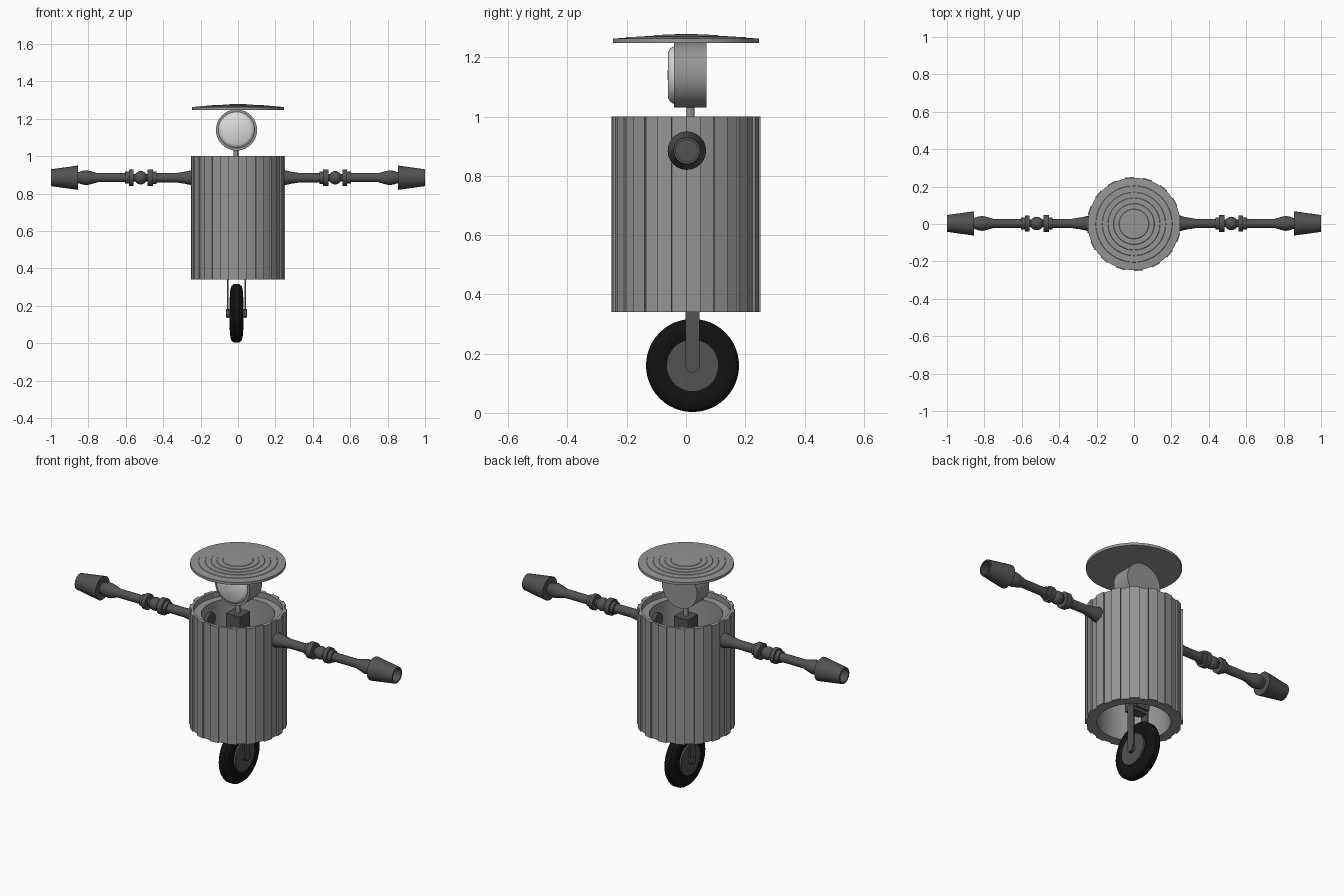
import bpy, bmesh, math
from mathutils import Matrix, Vector

if "Cube" in bpy.data.objects:
    bpy.data.objects.remove(bpy.data.objects["Cube"])


def material(name, v):
    m = bpy.data.materials.new(name)
    m.diffuse_color = (v, v, v, 1)
    m.use_nodes = True
    m.node_tree.nodes["Principled BSDF"].inputs["Base Color"].default_value = m.diffuse_color
    return m


GREY = material("steel grey", 0.30)
DARK = material("dark metal", 0.085)
BLACK = material("tyre black", 0.006)
LENS = material("pale lens", 0.72)


def finish(name, bm, mat, smooth=True, angle=30):
    bmesh.ops.recalc_face_normals(bm, faces=bm.faces)
    me = bpy.data.meshes.new(name)
    bm.to_mesh(me)
    bm.free()
    ob = bpy.data.objects.new(name, me)
    bpy.context.collection.objects.link(ob)
    me.materials.append(mat)
    if smooth:
        bpy.ops.object.select_all(action='DESELECT')
        ob.select_set(True)
        bpy.context.view_layer.objects.active = ob
        bpy.ops.object.shade_smooth_by_angle(angle=math.radians(angle))
    return ob


def lathe(name, profile, mat, axis='Z', loc=(0, 0, 0), n=32, closed=False, smooth=True):
    """Revolve (radius, height) points, then turn the height axis to X, Y or Z."""
    bm = bmesh.new()
    vs = [bm.verts.new((r, 0, h)) for r, h in profile]
    pairs = list(zip(vs, vs[1:])) + ([(vs[-1], vs[0])] if closed else [])
    es = [bm.edges.new(p) for p in pairs]
    bmesh.ops.spin(bm, geom=vs + es, cent=(0, 0, 0), axis=(0, 0, 1),
                   angle=2 * math.pi, steps=n)
    bmesh.ops.remove_doubles(bm, verts=bm.verts, dist=1e-5)
    rot = {'Z': Matrix(), 'X': Matrix.Rotation(math.pi / 2, 4, 'Y'),
           '-X': Matrix.Rotation(-math.pi / 2, 4, 'Y'),
           'Y': Matrix.Rotation(-math.pi / 2, 4, 'X')}[axis]
    bm.transform(Matrix.Translation(loc) @ rot)
    return finish(name, bm, mat, smooth)


def box(name, lo, hi, mat):
    bm = bmesh.new()
    lo, hi = Vector(lo), Vector(hi)
    bmesh.ops.create_cube(bm, size=1, matrix=Matrix.Translation((lo + hi) / 2)
                          @ Matrix.Diagonal((*(hi - lo), 1)))
    return finish(name, bm, mat, False)


# Ribbed barrel: raised and recessed flat staves around a thin wall
bm = bmesh.new()
staves = 16
outer = []
for i in range(staves * 2):
    r = 0.252 if i % 2 == 0 else 0.243
    for k in (0, 1):
        a = (i + k) * math.pi / staves
        outer.append((r, a))
rings = []
for z in (0.34, 1.0):
    for fixed in (None, 0.23):
        rings.append([bm.verts.new(((fixed or r) * math.cos(a), (fixed or r) * math.sin(a), z))
                      for r, a in outer])
bo, bi, to, ti = rings
n = len(outer)
for i in range(n):
    j = (i + 1) % n
    for a, b in ((bo, to), (to, ti), (ti, bi), (bi, bo)):
        bm.faces.new((a[i], a[j], b[j], b[i]))
bmesh.ops.remove_doubles(bm, verts=bm.verts, dist=1e-5)
finish("barrel_staves", bm, GREY, False)

# Inner liner tube, a little lower than the rim
lathe("barrel_liner", [(0.19, 0.34), (0.232, 0.34), (0.232, 0.97), (0.19, 0.97)],
      GREY, closed=True, n=48)

# Central column, neck and head
box("column", (-0.055, -0.03, 0.40), (0.035, 0.06, 0.97), DARK)
lathe("neck", [(0, 0.95), (0.013, 0.95), (0.013, 1.06), (0, 1.06)], GREY,
      loc=(-0.01, 0.015, 0), n=12)
lathe("head_drum", [(0, 0.07), (0.11, 0.07), (0.11, -0.04), (0.097, -0.04), (0, -0.035)],
      GREY, 'Y', (-0.008, 0, 1.14), 40)
lathe("head_lens", [(0.097, -0.03), (0.097, -0.042), (0.09, -0.053), (0.078, -0.06), (0, -0.062)],
      LENS, 'Y', (-0.008, 0, 1.14), 40)

# Shallow stepped hat
hat = [(0, 1.248), (0.247, 1.248), (0.247, 1.263)]
for i, r in enumerate((0.205, 0.17, 0.14, 0.11, 0.08)):
    z = 1.267 + i * 0.0022
    hat += [(r, z - 0.001), (r - 0.002, z + 0.001)]
hat.append((0, 1.279))
lathe("hat", hat, GREY, n=64)

# Arms: flared sleeve, collars, ball elbow, forearm with swollen wrist, hollow hand
sleeve = [(0, 0.17), (0.04, 0.17), (0.04, 0.25), (0.033, 0.28), (0.025, 0.33), (0.025, 0.435),
          (0.033, 0.435), (0.033, 0.455), (0.045, 0.455), (0.045, 0.485), (0.02, 0.485),
          (0.02, 0.56), (0.043, 0.56), (0.043, 0.582), (0.032, 0.582), (0.032, 0.605),
          (0.024, 0.605), (0.024, 0.75), (0.034, 0.785), (0.04, 0.81), (0.036, 0.835),
          (0.03, 0.85), (0.03, 0.87), (0, 0.87)]
ball = [(0.036 * math.sin(t * math.pi / 10), 0.52 - 0.036 * math.cos(t * math.pi / 10))
        for t in range(11)]
hand = [(0, 0.855), (0.065, 0.855), (0.045, 1.0), (0.037, 1.0), (0.045, 0.93), (0, 0.93)]
for side, axis in (("right", 'X'), ("left", '-X')):
    at = (0, 0.003, 0.885)
    lathe(side + "_arm", sleeve, DARK, axis, at, 24)
    lathe(side + "_elbow", ball, DARK, axis, at, 24)
    lathe(side + "_hand", hand, DARK, axis, at, 24)

# Wheel: rounded tyre, hub disc and axle
WX, WY, WZ = -0.008, 0.022, 0.16
tyre = [(0.085, -0.026), (0.11, -0.034), (0.13, -0.033), (0.147, -0.026), (0.157, -0.013)]
tyre += [(r, -h) for r, h in reversed(tyre)]
lathe("tyre", tyre, BLACK, 'X', (WX, WY, WZ), 48, closed=True)
lathe("hub", [(0, -0.037), (0.088, -0.037), (0.088, 0.037), (0, 0.037)],
      DARK, 'X', (WX, WY, WZ), 40)
lathe("axle", [(0, -0.055), (0.022, -0.055), (0.022, 0.055), (0, 0.055)],
      DARK, 'X', (WX, WY, WZ), 20)

# Fork: two round-ended blades joined by a crown
for side, s in (("left", -1), ("right", 1)):
    bm = bmesh.new()
    pts = [(WY + 0.024, 0.42), (WY - 0.024, 0.42)]
    pts += [(WY - 0.024 * math.cos(t * math.pi / 10), WZ - 0.024 * math.sin(t * math.pi / 10))
            for t in range(11)]
    f = bm.faces.new([bm.verts.new((WX + s * 0.042, y, z)) for y, z in pts])
    ext = bmesh.ops.extrude_face_region(bm, geom=[f])
    bmesh.ops.translate(bm, vec=(s * 0.009, 0, 0),
                        verts=[v for v in ext["geom"] if isinstance(v, bmesh.types.BMVert)])
    finish(side + "_fork_blade", bm, DARK)
box("fork_crown", (WX - 0.051, WY - 0.024, 0.385), (WX + 0.051, WY + 0.024, 0.42), DARK)
